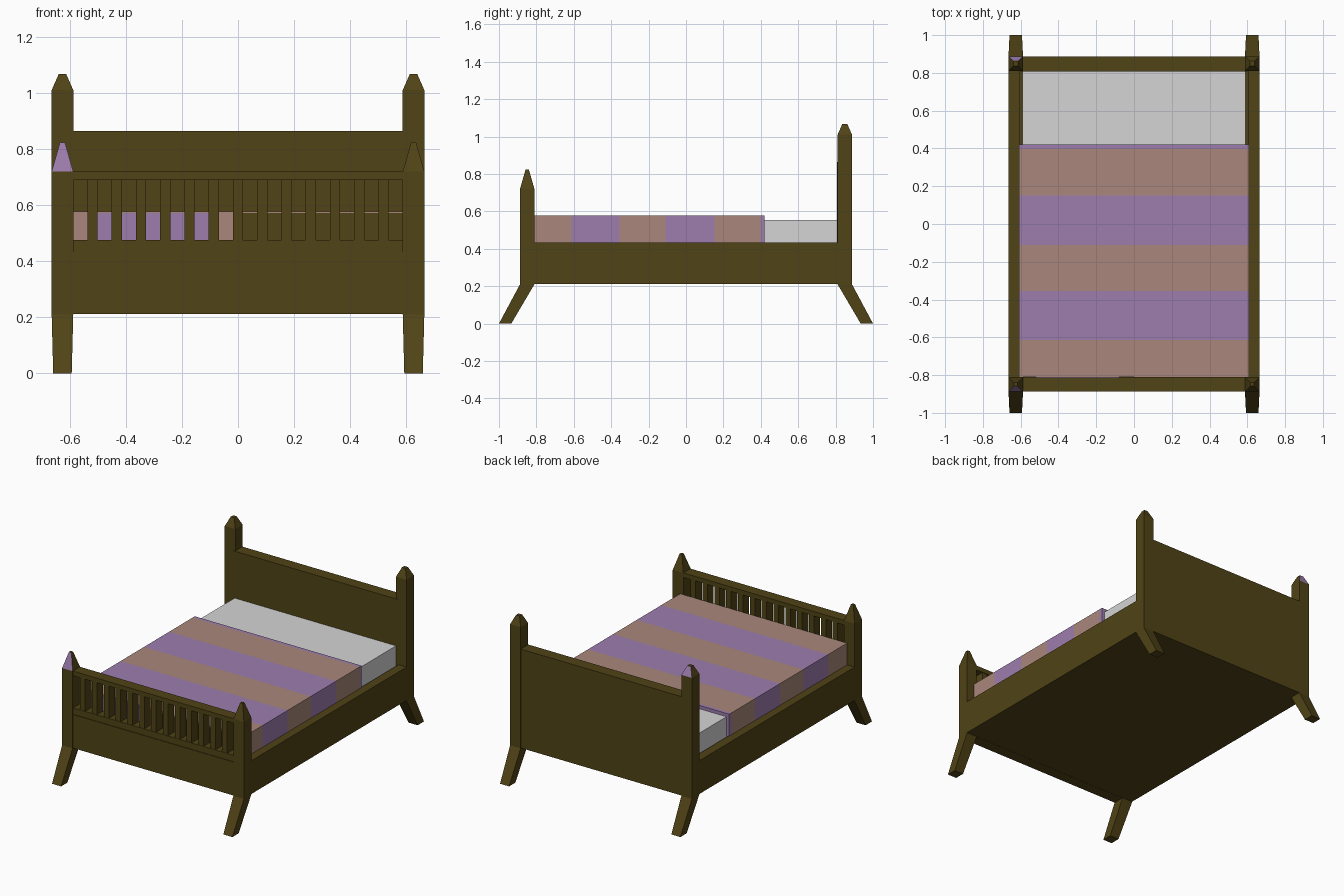
import bpy, bmesh

if "Cube" in bpy.data.objects:
    bpy.data.objects.remove(bpy.data.objects["Cube"])


def material(name, rgb):
    m = bpy.data.materials.new(name)
    m.diffuse_color = (*rgb, 1)
    m.use_nodes = True
    m.node_tree.nodes["Principled BSDF"].inputs["Base Color"].default_value = m.diffuse_color
    return m


WOOD = material("dark olive wood", (0.08, 0.056, 0.008))
PURPLE = material("purple cloth", (0.34, 0.205, 0.42))
BROWN = material("dusty brown cloth", (0.40, 0.245, 0.20))
WHITE = material("white sheet", (0.66, 0.66, 0.66))


def loft(name, rings, mats):
    """Stack of rectangles (x0, x1, y0, y1, z) joined into a closed solid."""
    bm = bmesh.new()
    loops = []
    for x0, x1, y0, y1, z in rings:
        loops.append([bm.verts.new(p) for p in
                      ((x0, y0, z), (x1, y0, z), (x1, y1, z), (x0, y1, z))])
    bm.faces.new(loops[0][::-1])
    bm.faces.new(loops[-1])
    for a, b in zip(loops, loops[1:]):
        for i in range(4):
            j = (i + 1) % 4
            bm.faces.new((a[i], a[j], b[j], b[i]))
    bmesh.ops.recalc_face_normals(bm, faces=bm.faces)
    me = bpy.data.meshes.new(name)
    bm.to_mesh(me)
    bm.free()
    for m in mats:
        me.materials.append(m)
    ob = bpy.data.objects.new(name, me)
    bpy.context.collection.objects.link(ob)
    return ob


def box(name, x0, x1, y0, y1, z0, z1, mat=WOOD):
    return loft(name, [(x0, x1, y0, y1, z0), (x0, x1, y0, y1, z1)], [mat])


# Corner posts with splayed legs and pointed caps
H = 0.0385
for end, sy, shoulder, tip, t in (("foot", -1, 0.72, 0.823, 0.009),
                                  ("head", 1, 1.01, 1.068, 0.013)):
    for side, sx in (("left", -1), ("right", 1)):
        x, y, yl = sx * 0.626, sy * 0.849, sy * 0.967
        ob = loft(f"{end}_{side}_post", [
            (x - 0.033, x + 0.033, yl - 0.033, yl + 0.033, 0),
            (x - H, x + H, y - H, y + H, 0.21),
            (x - H, x + H, y - H, y + H, shoulder),
            (x - t, x + t, y - t, y + t, tip)], [WOOD, PURPLE])
        # purple outer cap face on the left posts
        if sx < 0:
            for p in ob.data.polygons:
                if p.center.z > shoulder and p.normal.y * sy > 0.4:
                    p.material_index = 1

# Frame
for side, sx in (("left", -1), ("right", 1)):
    xs = sorted((sx * 0.605, sx * 0.664))
    box(f"{side}_side_rail", *xs, -0.815, 0.812, 0.213, 0.433)
box("base_panel", -0.61, 0.61, -0.82, 0.82, 0.213, 0.25)
box("headboard", -0.60, 0.60, 0.807, 0.886, 0.212, 0.865)
box("footboard", -0.60, 0.60, -0.886, -0.812, 0.212, 0.433)
box("footboard_lower_rail", -0.60, 0.60, -0.882, -0.814, 0.43, 0.475)
box("footboard_top_rail", -0.60, 0.60, -0.886, -0.812, 0.69, 0.72)

# Footboard slats
for i in range(13):
    c = (i - 6) * 0.0865
    box(f"slat_{i + 1}", c - 0.018, c + 0.018, -0.88, -0.816, 0.47, 0.695)

# Mattress and striped blanket
box("mattress", -0.59, 0.59, -0.80, 0.81, 0.25, 0.555, WHITE)
edges = (-0.811, -0.613, -0.355, -0.11, 0.152, 0.398, 0.42)
for i, (a, b) in enumerate(zip(edges, edges[1:])):
    box(f"blanket_stripe_{i + 1}", -0.61, 0.61, a, b, 0.40, 0.577,
        PURPLE if i % 2 else BROWN)

# Thin patches on the blanket's foot end, seen between the slats
for i, (a, b, m) in enumerate(((-0.52, -0.08, PURPLE), (0.0, 0.60, WOOD))):
    box(f"blanket_end_patch_{i + 1}", a, b, -0.815, -0.81, 0.44, 0.572, m)
